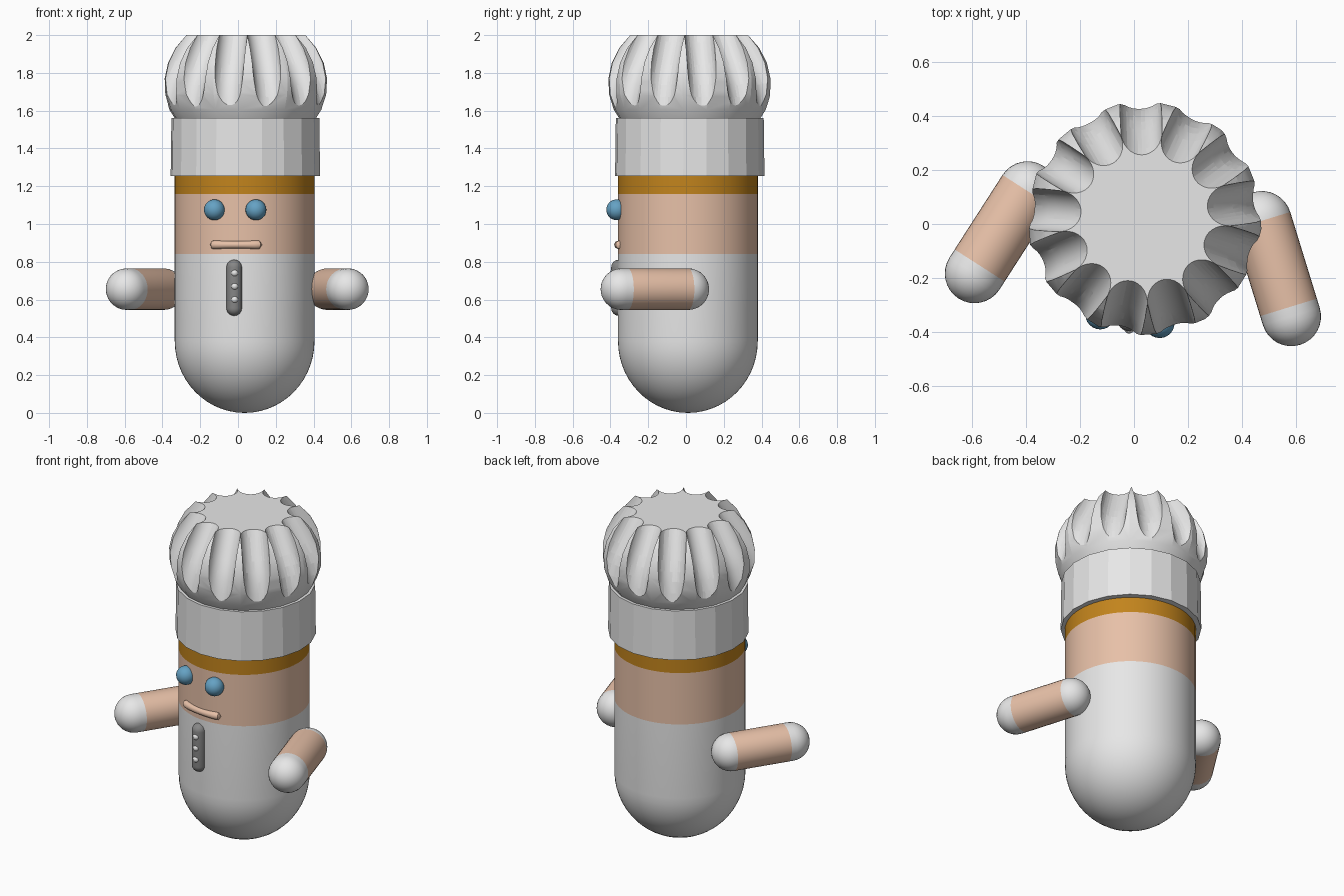
import bpy, bmesh, math
from mathutils import Vector as V

cube = bpy.data.objects.get("Cube")
if cube:
    bpy.data.objects.remove(cube, do_unlink=True)


def material(name, color):
    m = bpy.data.materials.new(name)
    m.use_nodes = True
    m.diffuse_color = (*color, 1)
    for node in m.node_tree.nodes:
        if node.type == 'BSDF_PRINCIPLED':
            node.inputs["Base Color"].default_value = (*color, 1)
    return m


white = material("white cloth", (0.8, 0.8, 0.8))
skin = material("skin", (0.8, 0.53, 0.39))
hair = material("brown hair", (0.54, 0.23, 0.012))
blue = material("eye blue", (0.13, 0.36, 0.55))
grey = material("dark grey", (0.24, 0.24, 0.24))


def polar(deg):
    a = math.radians(deg)
    return V((math.cos(a), math.sin(a), 0))


def add_tube(bm, path, radii, side, sides):
    """Loft round rings along a path lying square to the side vector."""
    rings = []
    for i, p in enumerate(path):
        t = (path[min(i + 1, len(path) - 1)] - path[max(i - 1, 0)]).normalized()
        b = t.cross(side)
        ring = []
        for k in range(sides):
            a = math.tau * k / sides
            ring.append(bm.verts.new(p + radii[i] * (math.cos(a) * side + math.sin(a) * b)))
        rings.append(ring)
    for lo, hi in zip(rings, rings[1:]):
        for k in range(sides):
            j = (k + 1) % sides
            bm.faces.new((lo[k], lo[j], hi[j], hi[k]))
    bm.faces.new(rings[0][::-1])
    bm.faces.new(rings[-1])


def finish(name, bm, mats, paint=None):
    bmesh.ops.remove_doubles(bm, verts=bm.verts, dist=0.0005)
    bmesh.ops.recalc_face_normals(bm, faces=bm.faces)
    if paint:
        for f in bm.faces:
            f.material_index = paint(f.calc_center_median())
    me = bpy.data.meshes.new(name)
    bm.to_mesh(me)
    bm.free()
    for m in mats:
        me.materials.append(m)
    ob = bpy.data.objects.new(name, me)
    bpy.context.scene.collection.objects.link(ob)
    return ob


def activate(ob):
    bpy.ops.object.select_all(action='DESELECT')
    ob.select_set(True)
    bpy.context.view_layer.objects.active = ob


def smooth(ob, deg=35):
    activate(ob)
    bpy.ops.object.shade_smooth_by_angle(angle=math.radians(deg))


def tube(name, path, radii, side, mats, sides=32, paint=None, angle=35):
    bm = bmesh.new()
    add_tube(bm, path, radii, V(side), sides)
    ob = finish(name, bm, mats, paint)
    smooth(ob, angle)
    return ob


def capsule(a, b, r, stops=(), steps=8):
    """Path and radii of a round-ended rod, with extra rings at the stops."""
    d = (b - a).normalized()
    quarter = [math.pi / 2 * i / steps for i in range(steps + 1)]
    path = [a - d * r * math.cos(t) for t in quarter]
    radii = [r * math.sin(t) for t in quarter]
    for s in stops:
        path.append(a + d * s)
        radii.append(r)
    path += [b + d * r * math.cos(t) for t in reversed(quarter)]
    radii += [r * math.sin(t) for t in reversed(quarter)]
    return path, radii


def ball(name, center, r, mat):
    bm = bmesh.new()
    bmesh.ops.create_uvsphere(bm, u_segments=24, v_segments=16, radius=r)
    bmesh.ops.translate(bm, verts=bm.verts, vec=center)
    smooth(finish(name, bm, [mat]))


# Body: rounded bottom, coat, face and hair band
axis = V((0.035, 0.01, 0))
up = V((0, 0, 1))
R = 0.37
angles = [math.pi / 2 * i / 14 for i in range(15)]
levels = [0.38 * (1 - math.cos(t)) for t in angles] + [0.84, 1.16, 1.3]
radii = [R * math.sin(t) for t in angles] + [R] * 3
tube("body", [axis + up * z for z in levels], radii, (1, 0, 0), [white, skin, hair],
     64, lambda c: 0 if c.z < 0.84 else 1 if c.z < 1.16 else 2)

# Eyes
ball("right_eye", (-0.125, -0.335, 1.075), 0.055, blue)
ball("left_eye", (0.095, -0.367, 1.075), 0.055, blue)

# Mouth wrapped around the face, thicker at the ends
mouth_path, mouth_radii = [], []
for i in range(21):
    u = i / 10 - 1
    mouth_path.append(axis + polar(-97.5 + 22 * u) * R + up * 0.89)
    mouth_radii.append((0.019 + 0.007 * u * u) * math.sqrt(max(0, 1 - abs(u) ** 12)))
tube("mouth", mouth_path, mouth_radii, (0, 0, 1), [skin], 16)

# Button strip and buttons
tube("button_strip", *capsule(V((-0.02, -0.355, 0.555)), V((-0.02, -0.355, 0.77)), 0.041),
     (1, 0, 0), [grey], 24)
for i in range(3):
    ball("button_%d" % (i + 1), (-0.018, -0.386, 0.6 + 0.07 * i), 0.019, white)


# Arms with white shoulders and hands
def arm(name, a, b):
    d = (b - a).normalized()
    wrist = (b - a).length - 0.035
    tube(name, *capsule(a, b, 0.11, [wrist]), (0, 0, 1), [white, skin], 32,
         lambda c: int(0.001 < (c - a).dot(d) < wrist))


arm("right_arm", V((-0.394, 0.122, 0.655)), V((-0.59, -0.183, 0.655)))
arm("left_arm", V((0.473, 0.012, 0.655)), V((0.582, -0.342, 0.655)))

# Hat band: faceted drum
hat = V((0.039, 0.02, 0))
facet = polar(-95)
tube("hat_band", [hat + up * 1.255, hat + up * 1.56], [0.397, 0.393], facet, [white], 20, None, 10)

# Hat puff: flat-topped dome
z0, height, width = 1.745, 0.375, 0.435
low, high = math.asin((1.53 - z0) / height), math.asin((2 - z0) / height)
rows = [low + (high - low) * i / 6 for i in range(7)]
puff = tube("hat_puff", [hat + up * (z0 + height * math.sin(t)) for t in rows],
            [width * math.cos(t) for t in rows], facet, [white], 20)

# Flutes carved around the puff by leaning, bent rods
bm = bmesh.new()
flute = [(0.51, 1.5), (0.487, 1.62), (0.472, 1.69), (0.452, 1.76), (0.427, 1.82),
         (0.395, 1.88), (0.325, 2.0), (0.29, 2.06)]
FLUTES = 13
for k in range(FLUTES):
    deg = -88 + 360 * (k + 0.5) / FLUTES
    path = [hat + polar(deg) * r + up * z for r, z in flute]
    add_tube(bm, path, [0.077] * len(path), polar(deg + 90), 32)
cutter = finish("flute_cutter", bm, [white])
cutter.hide_render = True
activate(puff)
mod = puff.modifiers.new("flutes", 'BOOLEAN')
mod.operation = 'DIFFERENCE'
mod.solver = 'EXACT'
mod.use_self = True
mod.object = cutter
bpy.ops.object.modifier_apply(modifier=mod.name)
bpy.data.objects.remove(cutter, do_unlink=True)
smooth(puff, 17)
